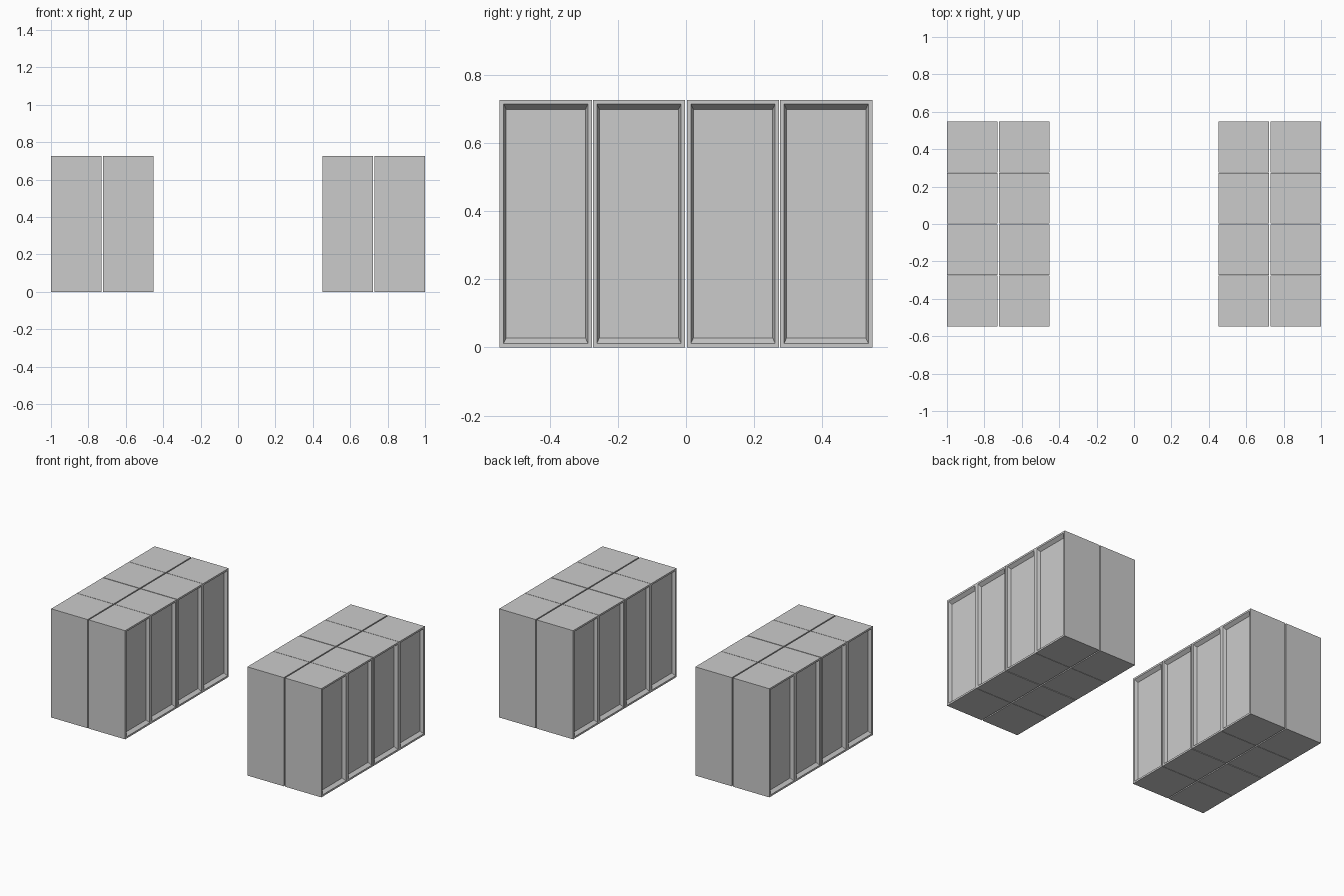
import bpy, bmesh

if "Cube" in bpy.data.objects:
    bpy.data.objects.remove(bpy.data.objects["Cube"])

D, W, H = 0.27, 0.271, 0.727      # cabinet depth, width, height
RIM, RECESS = 0.012, 0.022        # front rim and recess depth


def ring(bm, x, y, z0, z1):
    return [bm.verts.new((x, a, b)) for a, b in ((-y, z0), (y, z0), (y, z1), (-y, z1))]


def cabinet_mesh():
    # Box facing +x with a tapered recessed front panel
    bm = bmesh.new()
    h = W / 2
    rings = [ring(bm, -D / 2, h, 0, H),
             ring(bm, D / 2, h, 0, H),
             ring(bm, D / 2, h - RIM, RIM, H - RIM),
             ring(bm, D / 2 - RECESS, h - RIM - 0.007, RIM + 0.016, H - RIM - 0.016)]
    for a, b in zip(rings, rings[1:]):
        for i in range(4):
            j = (i + 1) % 4
            bm.faces.new((a[i], a[j], b[j], b[i]))
    bm.faces.new(rings[0][::-1])
    bm.faces.new(rings[-1])
    bmesh.ops.recalc_face_normals(bm, faces=bm.faces)
    me = bpy.data.meshes.new("cabinet")
    bm.to_mesh(me)
    bm.free()
    return me


mesh = cabinet_mesh()
# Two banks, each with two back-to-back rows of four cabinets
for bank, cx in (("left", -0.726), ("right", 0.726)):
    for row, s in (("outer_west", -1), ("outer_east", 1)):
        for i, y in enumerate((-0.4115, -0.138, 0.138, 0.4115)):
            ob = bpy.data.objects.new(f"{bank}_cabinet_{row}_{i + 1}", mesh)
            ob.location = (cx + s * (D / 2 + 0.004), y, 0)
            ob.rotation_euler = (0, 0, 0 if s > 0 else 3.14159265)
            bpy.context.collection.objects.link(ob)
